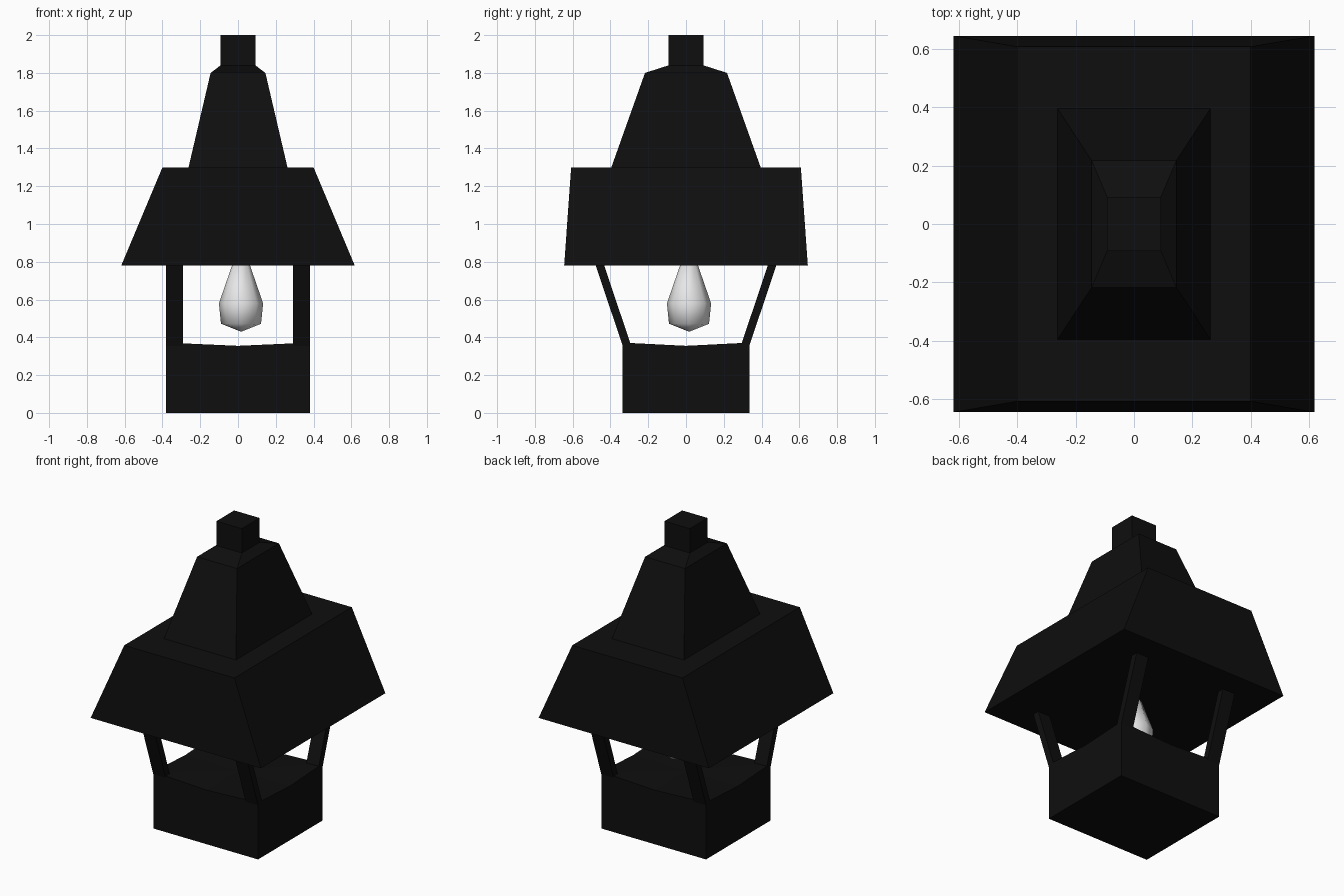
import bpy, bmesh, math

if "Cube" in bpy.data.objects:
    bpy.data.objects.remove(bpy.data.objects["Cube"], do_unlink=True)


def material(name, value):
    m = bpy.data.materials.new(name)
    m.use_nodes = True
    color = (value, value, value, 1)
    m.diffuse_color = color
    m.node_tree.nodes["Principled BSDF"].inputs["Base Color"].default_value = color
    return m


BLACK = material("black iron", 0.0045)
WHITE = material("white glass", 0.8)


def loft(name, rings, mat):
    """Skin a stack of vertex rings and cap both ends."""
    bm = bmesh.new()
    loops = [[bm.verts.new(p) for p in ring] for ring in rings]
    n = len(loops[0])
    for a, b in zip(loops, loops[1:]):
        for i in range(n):
            j = (i + 1) % n
            bm.faces.new((a[i], a[j], b[j], b[i]))
    bm.faces.new(loops[0][::-1])
    bm.faces.new(loops[-1])
    bmesh.ops.recalc_face_normals(bm, faces=bm.faces)
    mesh = bpy.data.meshes.new(name)
    bm.to_mesh(mesh)
    bm.free()
    mesh.materials.append(mat)
    ob = bpy.data.objects.new(name, mesh)
    bpy.context.collection.objects.link(ob)
    return ob


def rect(hx, hy, z, cx=0, cy=0):
    return [(cx + sx * hx, cy + sy * hy, z)
            for sx, sy in ((-1, -1), (1, -1), (1, 1), (-1, 1))]


# Base block, its top edge dipping slightly at the middle of each side
bx, by = 0.38, 0.335
outline = [(-bx, -by), (0, -by), (bx, -by), (bx, 0),
           (bx, by), (0, by), (-bx, by), (-bx, 0)]
base = loft("base", [[(x, y, 0) for x, y in outline],
                     [(x, y, 0.355 if x * y == 0 else 0.372) for x, y in outline]], BLACK)
bm = bmesh.new()
bm.from_mesh(base.data)
bm.faces.ensure_lookup_table()
top = max(bm.faces, key=lambda f: f.calc_center_median().z)
centre = bmesh.ops.poke(bm, faces=[top])["verts"][0]
centre.co.z = 0.355
bm.to_mesh(base.data)
bm.free()

# Four posts leaning outward to the front and back
for sx, side in ((1, "left"), (-1, "right")):
    for sy, end in ((-1, "front"), (1, "back")):
        loft(f"post_{end}_{side}",
             [rect(0.045, 0.0225, 0.355, sx * 0.335, sy * 0.3125),
              rect(0.045, 0.0225, 0.79, sx * 0.335, sy * 0.459)], BLACK)

# Wide sloping roof
loft("roof", [rect(0.618, 0.645, 0.78), rect(0.40, 0.608, 1.30)], BLACK)

# Chimney hood and square finial
loft("hood", [rect(0.263, 0.397, 1.295), rect(0.145, 0.217, 1.80),
              rect(0.092, 0.092, 1.84)], BLACK)
loft("finial", [rect(0.092, 0.092, 1.835), rect(0.092, 0.092, 2.0)], BLACK)

# Hanging teardrop bulb
profile = [(0.001, 0.43), (0.106, 0.472), (0.117, 0.58), (0.046, 0.785)]
bulb = loft("bulb", [[(0.016 + r * math.cos(k * math.pi / 4),
                       0.016 + r * math.sin(k * math.pi / 4), z) for k in range(8)]
                     for r, z in profile], WHITE)
bulb.data.polygons.foreach_set("use_smooth", [True] * len(bulb.data.polygons))
bulb.data.update()
